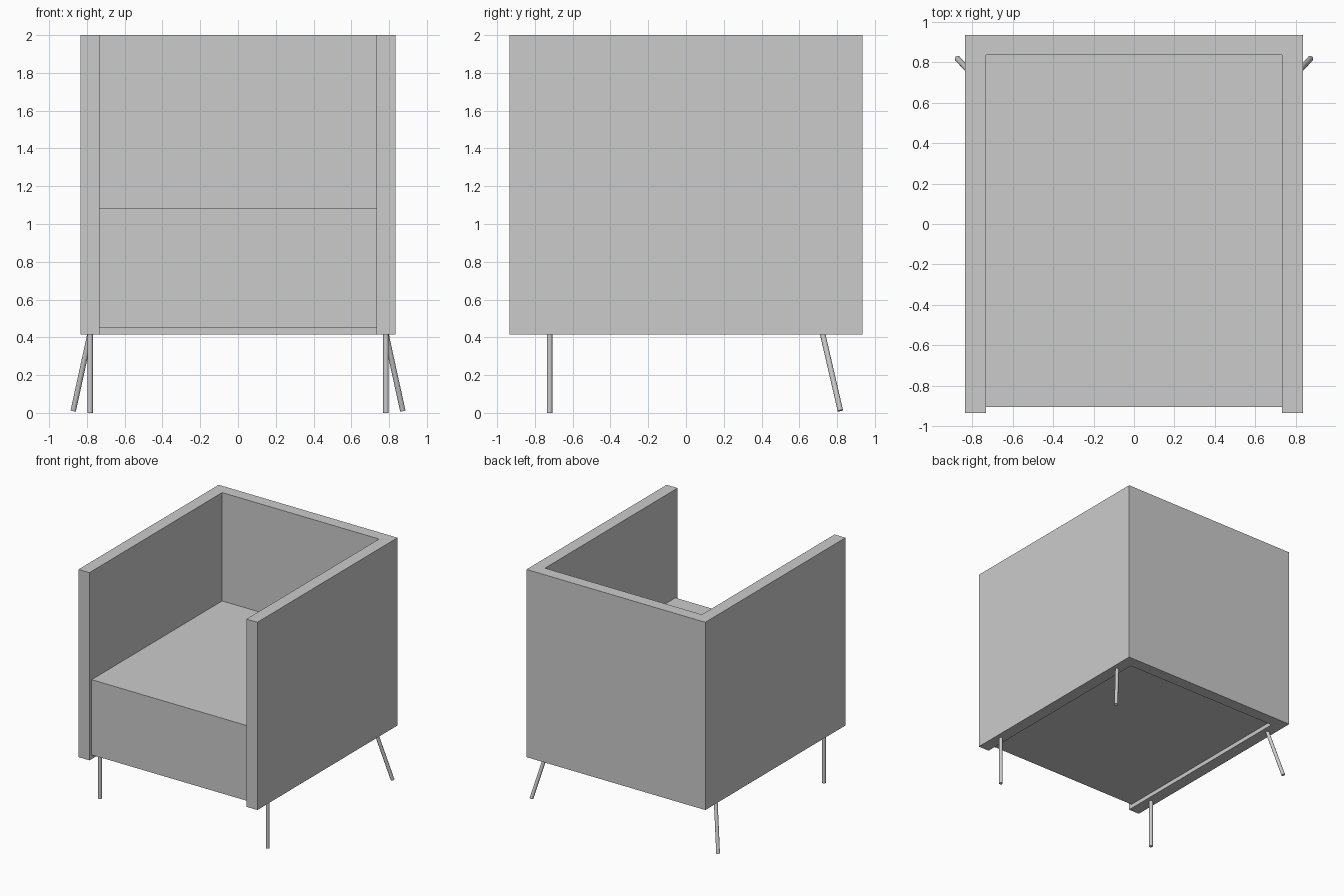
import bpy
import bmesh
from mathutils import Vector

if "Cube" in bpy.data.objects:
    bpy.data.objects.remove(bpy.data.objects["Cube"])


def prism(name, outline, z0, z1):
    """Extrude a counter-clockwise xy outline from z0 up to z1."""
    bm = bmesh.new()
    base = bm.faces.new([bm.verts.new((x, y, z0)) for x, y in outline])
    top = bmesh.ops.extrude_face_region(bm, geom=[base], use_keep_orig=True)["geom"]
    verts = [v for v in top if isinstance(v, bmesh.types.BMVert)]
    bmesh.ops.translate(bm, vec=(0, 0, z1 - z0), verts=verts)
    bmesh.ops.recalc_face_normals(bm, faces=bm.faces)
    mesh = bpy.data.meshes.new(name)
    bm.to_mesh(mesh)
    bm.free()
    obj = bpy.data.objects.new(name, mesh)
    bpy.context.collection.objects.link(obj)
    return obj


def leg(name, foot, top, radius=0.0145):
    """Thin round rod between two points."""
    foot, top = Vector(foot), Vector(top)
    axis = top - foot
    bpy.ops.mesh.primitive_cylinder_add(
        vertices=20, radius=radius, depth=axis.length, location=(foot + top) / 2,
        rotation=axis.to_track_quat('Z', 'Y').to_euler())
    obj = bpy.context.object
    obj.name = name
    bpy.ops.object.shade_smooth_by_angle()


W, D = 0.835, 0.935        # outer half width and half depth
IW, ID = 0.733, 0.835      # inner half width and inner back position
BOTTOM, TOP = 0.415, 2.0

# Arms and back as one U-shaped shell
prism("arms_and_back", [(-W, -D), (-IW, -D), (-IW, ID), (IW, ID),
                        (IW, -D), (W, -D), (W, D), (-W, D)], BOTTOM, TOP)

# Seat block, slightly recessed at the front and underneath
prism("seat", [(-IW, -0.905), (IW, -0.905), (IW, ID), (-IW, ID)], 0.45, 1.085)

# Straight front legs and splayed back legs
for side, s in (("left", -1), ("right", 1)):
    leg(f"front_leg_{side}", (s * 0.783, -0.722, 0), (s * 0.783, -0.722, BOTTOM + 0.005))
    leg(f"back_leg_{side}", (s * 0.872, 0.817, 0.012), (s * 0.783, 0.723, BOTTOM + 0.005))
